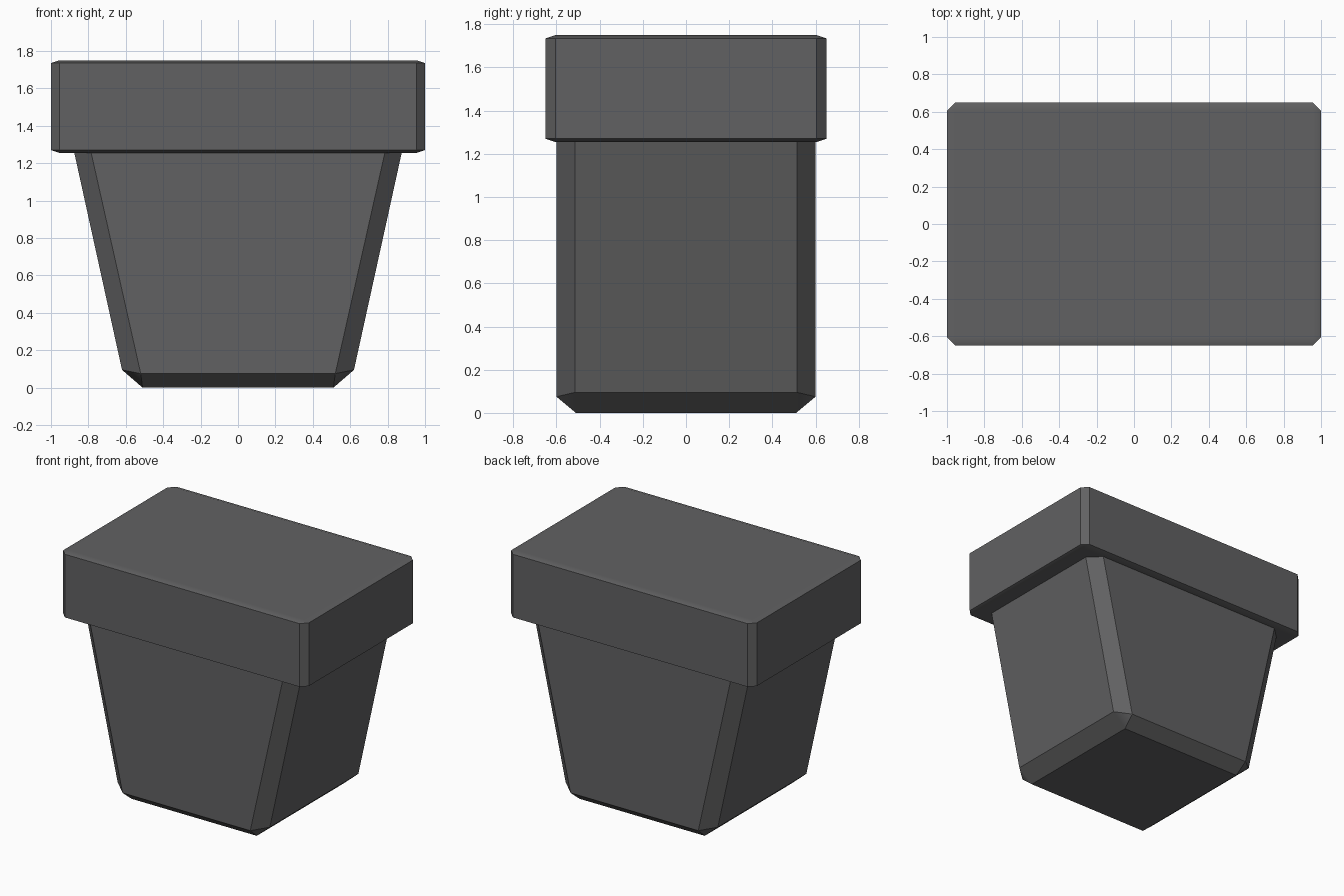
import bpy
import bmesh

cube = bpy.data.objects.get("Cube")
if cube:
    bpy.data.objects.remove(cube, do_unlink=True)

# Single dark grey finish
grey = bpy.data.materials.new("dark_grey")
grey.use_nodes = True
colour = (0.12, 0.12, 0.123, 1)
grey.diffuse_color = colour
grey.node_tree.nodes["Principled BSDF"].inputs["Base Color"].default_value = colour


def rectangle(x, y, z):
    """Four mirrored corners at one height."""
    return [(sx * x, sy * y, z) for sx in (-1, 1) for sy in (-1, 1)]


def clipped(x, y, cut_x, cut_y, z_side, z_front):
    """Rectangle with its four corners cut off."""
    return rectangle(x, y - cut_y, z_side) + rectangle(x - cut_x, y, z_front)


def chamfered_block(name, points):
    """Convex block skinned over its corner points."""
    bm = bmesh.new()
    for p in points:
        bm.verts.new(p)
    bmesh.ops.convex_hull(bm, input=bm.verts[:])
    bmesh.ops.dissolve_limit(bm, angle_limit=0.04, verts=bm.verts[:], edges=bm.edges[:])
    bmesh.ops.recalc_face_normals(bm, faces=bm.faces[:])
    mesh = bpy.data.meshes.new(name)
    bm.to_mesh(mesh)
    bm.free()
    mesh.materials.append(grey)
    obj = bpy.data.objects.new(name, mesh)
    bpy.context.collection.objects.link(obj)

    # Soften only the shallow bevels and keep the large faces flat
    bpy.ops.object.select_all(action='DESELECT')
    obj.select_set(True)
    bpy.context.view_layer.objects.active = obj
    bpy.ops.object.shade_smooth_by_angle(angle=0.52)
    weighted = obj.modifiers.new("flat_faces", 'WEIGHTED_NORMAL')
    weighted.keep_sharp = True
    weighted.weight = 100
    return obj


# Tapered body, wider at the top along x only
chamfered_block("tapered_body",
                rectangle(0.51, 0.51, 0)
                + clipped(0.62, 0.6, 0.1, 0.085, 0.095, 0.075)
                + clipped(0.885, 0.6, 0.09, 0.085, 1.3, 1.3))

# Wide lid with thin bevels above and below
chamfered_block("lid",
                rectangle(0.955, 0.605, 1.255)
                + clipped(1, 0.65, 0.045, 0.045, 1.27, 1.27)
                + clipped(1, 0.65, 0.045, 0.045, 1.735, 1.735)
                + rectangle(0.955, 0.605, 1.75))
